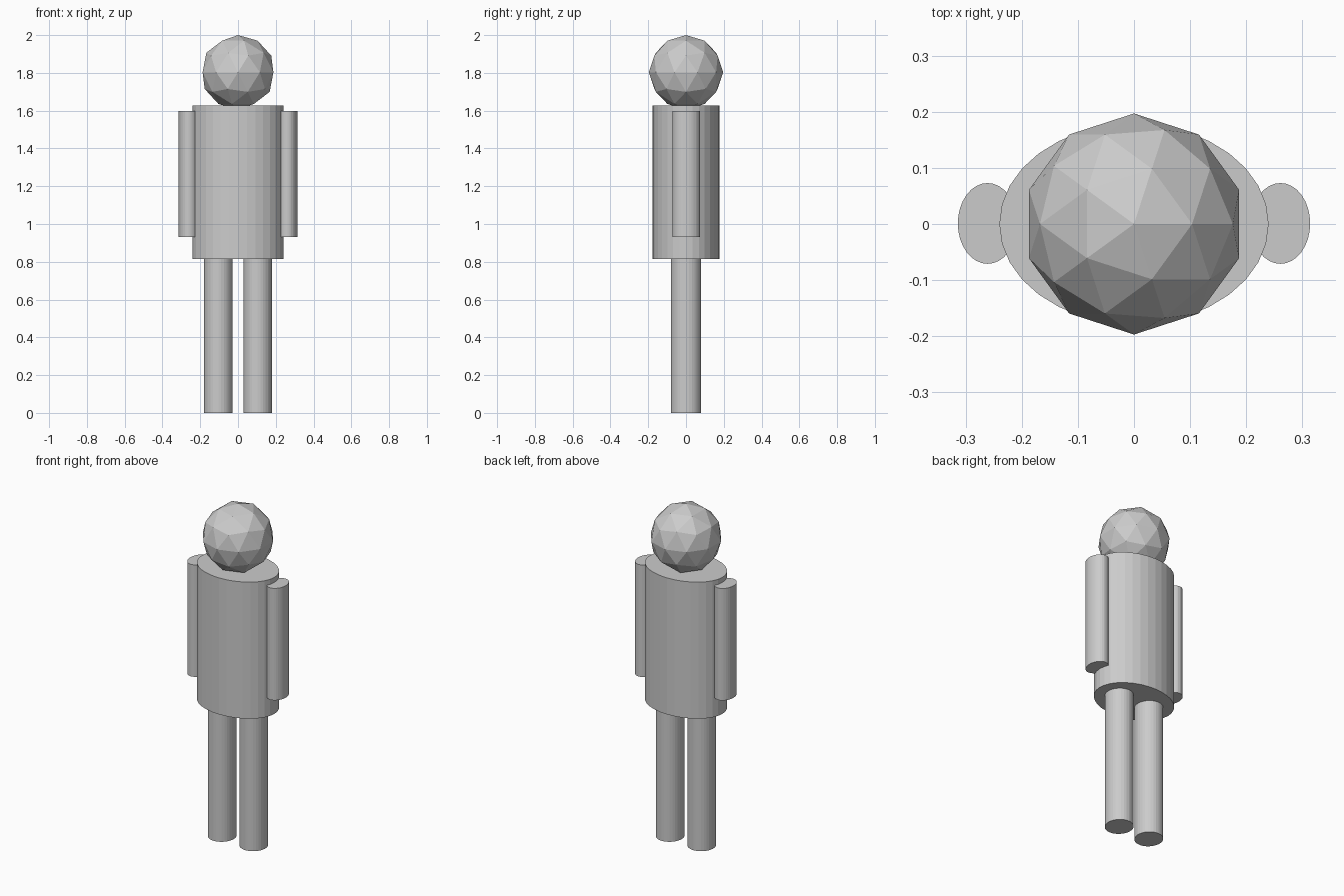
import bpy

if "Cube" in bpy.data.objects:
    bpy.data.objects.remove(bpy.data.objects["Cube"])

grey = bpy.data.materials.new("plain grey")
grey.diffuse_color = (0.6, 0.6, 0.6, 1)
grey.use_nodes = True
grey.node_tree.nodes["Principled BSDF"].inputs["Base Color"].default_value = grey.diffuse_color


def column(name, x, y, rx, ry, z0, z1):
    """Upright elliptical cylinder from z0 to z1."""
    bpy.ops.mesh.primitive_cylinder_add(vertices=32, radius=1, depth=1,
                                        location=(x, y, (z0 + z1) / 2))
    ob = bpy.context.object
    ob.name = name
    ob.scale = (rx, ry, z1 - z0)
    bpy.ops.object.transform_apply(location=False, rotation=False, scale=True)
    ob.data.materials.append(grey)
    return ob


# Torso
column("torso", 0, 0, 0.24, 0.178, 0.816, 1.627)

# Arms and legs, one per side
for side, s in (("left", 1), ("right", -1)):
    column(side + "_arm", s * 0.261, 0.001, 0.053, 0.072, 0.932, 1.597)
    column(side + "_leg", s * 0.104, 0, 0.076, 0.08, 0, 0.816)

# Faceted head
bpy.ops.mesh.primitive_ico_sphere_add(subdivisions=2, radius=0.197,
                                      location=(0, 0, 1.803))
head = bpy.context.object
head.name = "head"
head.data.materials.append(grey)
